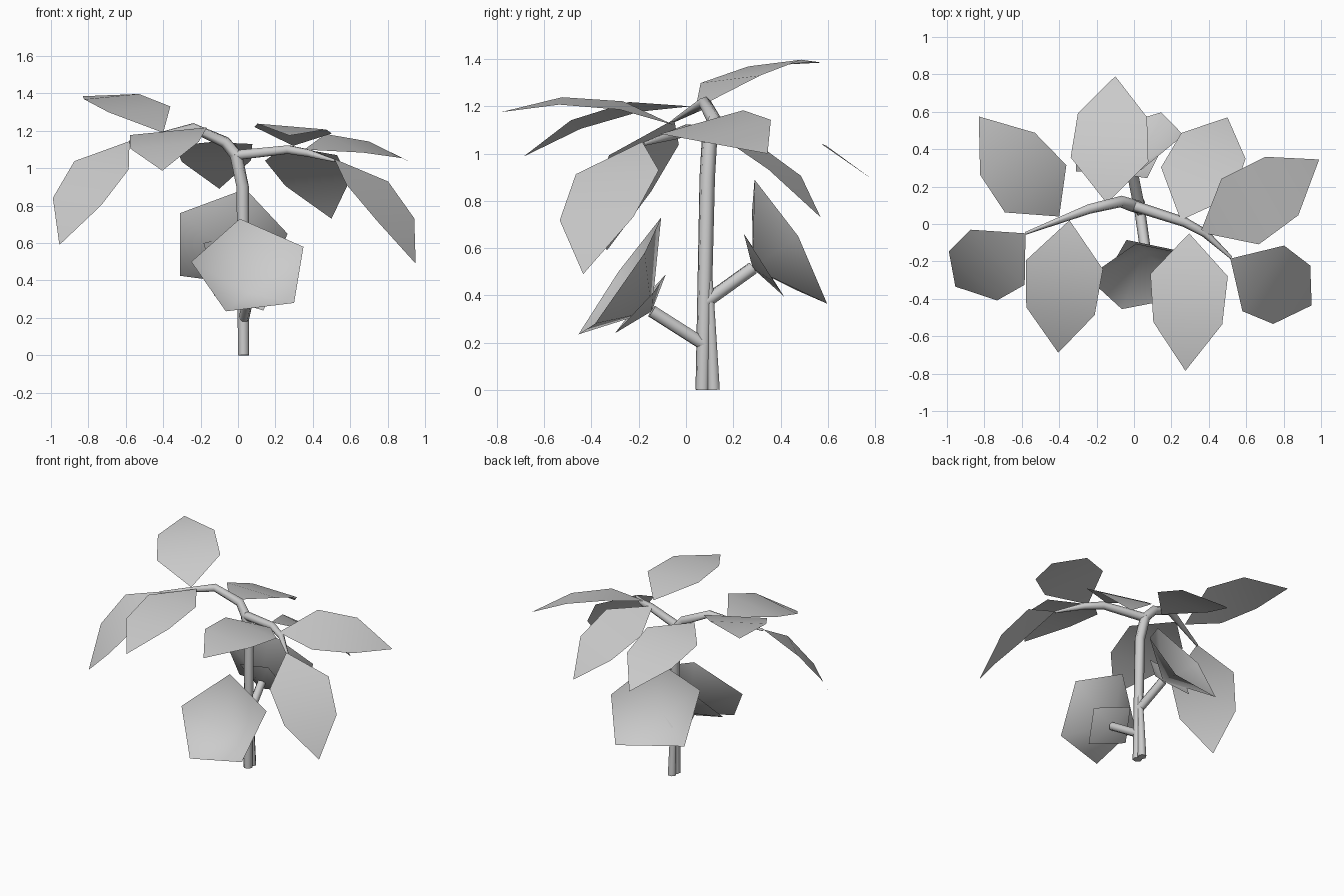
import bpy
from mathutils import Vector

default_cube = bpy.data.objects.get("Cube")
if default_cube:
    bpy.data.objects.remove(default_cube, do_unlink=True)

# One plain colour for the whole plant
grey = bpy.data.materials.new("plain_grey")
grey.use_nodes = True
colour = (0.6, 0.6, 0.6, 1)
grey.diffuse_color = colour
grey.node_tree.nodes["Principled BSDF"].inputs["Base Color"].default_value = colour


def add_object(name, mesh):
    mesh.materials.clear()
    mesh.materials.append(grey)
    for polygon in mesh.polygons:
        polygon.use_smooth = True
    obj = bpy.data.objects.new(name, mesh)
    bpy.context.scene.collection.objects.link(obj)
    return obj


def add_sheet(name, points, faces):
    mesh = bpy.data.meshes.new(name)
    mesh.from_pydata([tuple(p) for p in points], [], faces)
    mesh.update()
    return add_object(name, mesh)


def add_leaf(name, base, tip, side):
    """Six-sided leaf, arched upwards between its base and its tip."""
    base, tip, side = Vector(base), Vector(tip), Vector(side)
    along = (tip - base).normalized()
    side = (side - along * side.dot(along)).normalized()
    normal = side.cross(along)
    if normal.z < 0:
        normal.negate()
    arch = normal * 0.067
    lower = base.lerp(tip, 0.31) + arch
    upper = base.lerp(tip, 0.66) + arch
    wide, narrow = side * 0.208, side * 0.185
    points = [base, lower + wide, upper + narrow, tip,
              upper - narrow, lower - wide]
    return add_sheet(name, points, [(0, 1, 5), (1, 2, 4, 5), (2, 3, 4)])


def add_cup_leaf(name, apex, rim):
    """Shallow cone-shaped leaf: a rim of corners joined to the branch end."""
    count = len(rim)
    faces = [(count, i, (i + 1) % count) for i in range(count)]
    return add_sheet(name, rim + [apex], faces)


def add_stem(name, path, radii):
    """Tapered round tube along a path, turned into a mesh."""
    curve = bpy.data.curves.new(name + "_path", "CURVE")
    curve.dimensions = "3D"
    curve.bevel_depth = 1
    curve.bevel_resolution = 1
    curve.use_fill_caps = True
    spline = curve.splines.new("POLY")
    spline.points.add(len(path) - 1)
    for point, position, radius in zip(spline.points, path, radii):
        point.co = (*position, 1)
        point.radius = radius
    helper = bpy.data.objects.new(name + "_path", curve)
    bpy.context.scene.collection.objects.link(helper)
    bpy.context.view_layer.update()
    evaluated = helper.evaluated_get(bpy.context.evaluated_depsgraph_get())
    mesh = bpy.data.meshes.new_from_object(evaluated)
    bpy.data.objects.remove(helper, do_unlink=True)
    mesh.name = name
    return add_object(name, mesh)


# Trunk and the short stump that leans against it
fork = (-0.01, 0.1, 1.07)
add_stem("trunk", [(0.03, 0.07, 0), (0.025, 0.09, 0.9), fork],
         [0.031, 0.034, 0.034])
add_stem("stump", [(0.03, 0.117, 0), (0.03, 0.098, 0.46)], [0.03, 0.018])

# Two upper branches spreading from the fork
add_stem("right_branch",
         [fork, (-0.07, 0.12, 1.14), (-0.24, 0.08, 1.215), (-0.58, -0.05, 1.14)],
         [0.034, 0.032, 0.027, 0.008])
add_stem("left_branch",
         [fork, (0.27, 0.01, 1.1), (0.38, -0.05, 1.08), (0.52, -0.18, 1.04)],
         [0.03, 0.026, 0.022, 0.008])

# Two lower branches that carry the broad leaves
front_end = (0.062, -0.145, 0.333)
back_end = (-0.01, 0.282, 0.515)
add_stem("lower_front_branch", [(0.03, 0.08, 0.19), front_end], [0.029, 0.029])
add_stem("lower_back_branch", [(0.03, 0.08, 0.37), back_end], [0.03, 0.03])

# Crown leaves: base, tip and the direction across the blade
crown = {
    "back_right_leaf": ((-0.4, 0.04, 1.19), (-0.83, 0.575, 1.385), (0.3, 0.27, 0.04)),
    "back_leaf": ((-0.145, 0.11, 1.14), (-0.1, 0.79, 0.89), (1, 0, 0)),
    "back_left_leaf": ((0.25, 0.02, 1.12), (0.5, 0.57, 0.73), (0.36, -0.1, 0)),
    "left_leaf": ((0.355, -0.045, 1.1), (0.99, 0.345, 1), (-0.15, 0.3, 0.08)),
    "left_end_leaf": ((0.515, -0.185, 1.05), (0.95, -0.435, 0.49), (0.19, 0.34, 0.04)),
    "front_left_leaf": ((0.295, -0.05, 1.12), (0.275, -0.785, 1.175), (0.4, 0, -0.035)),
    "front_right_leaf": ((-0.345, 0.02, 1.2), (-0.405, -0.688, 0.987), (0.38, 0, 0.05)),
    "right_end_leaf": ((-0.58, -0.05, 1.145), (-0.955, -0.335, 0.59), (-0.28, 0.27, 0.03)),
}
for name, (base, tip, side) in crown.items():
    add_leaf(name, base, tip, side)

# Broad five-sided lower leaves, each with a small square leaf behind it
add_cup_leaf("lower_front_leaf", front_end,
             [(0.01, -0.105, 0.73), (0.35, -0.175, 0.58), (0.3, -0.385, 0.28),
              (-0.065, -0.455, 0.235), (-0.25, -0.286, 0.5)])
add_cup_leaf("small_front_leaf", front_end,
             [(-0.04, -0.085, 0.49), (0.225, -0.14, 0.41),
              (0.135, -0.3, 0.24), (-0.13, -0.24, 0.32)])
add_cup_leaf("lower_back_leaf", back_end,
             [(0.04, 0.29, 0.89), (0.265, 0.475, 0.65), (0.145, 0.597, 0.365),
              (-0.31, 0.46, 0.425), (-0.31, 0.28, 0.76)])
add_cup_leaf("small_back_leaf", back_end,
             [(-0.185, 0.285, 0.6), (0.07, 0.245, 0.66),
              (0.135, 0.375, 0.455), (-0.12, 0.415, 0.395)])
